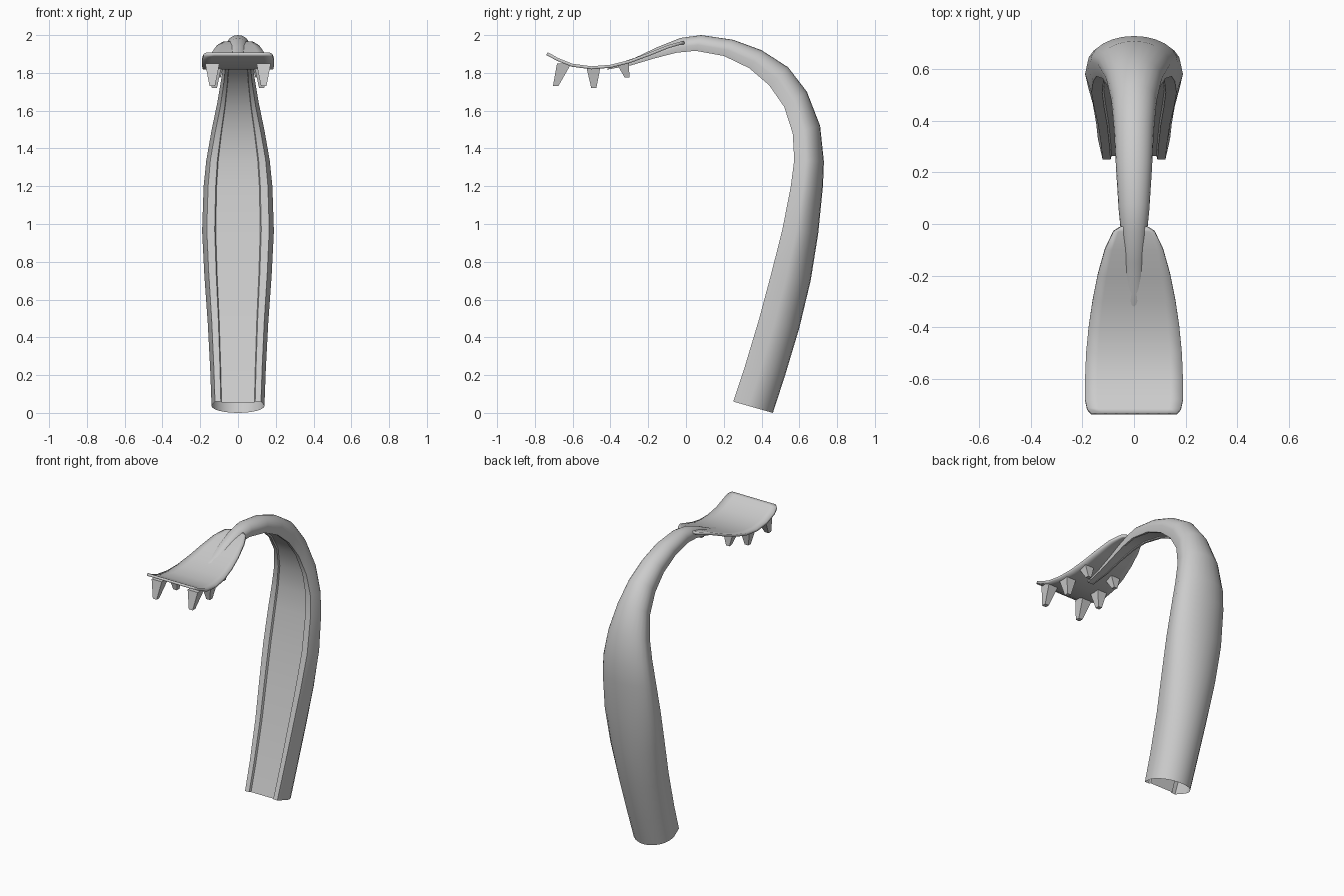
import bpy, bmesh, math
from mathutils import Vector

cube = bpy.data.objects.get("Cube")
if cube:
    bpy.data.objects.remove(cube, do_unlink=True)

# Single plain grey
grey = bpy.data.materials.new("plain grey")
grey.use_nodes = True
colour = (0.6, 0.6, 0.6, 1)
grey.diffuse_color = colour
grey.node_tree.nodes["Principled BSDF"].inputs["Base Color"].default_value = colour


def finish(name, bm, angle=40):
    bmesh.ops.recalc_face_normals(bm, faces=bm.faces)
    mesh = bpy.data.meshes.new(name)
    bm.to_mesh(mesh)
    bm.free()
    mesh.materials.append(grey)
    obj = bpy.data.objects.new(name, mesh)
    bpy.context.collection.objects.link(obj)
    bpy.ops.object.select_all(action="DESELECT")
    obj.select_set(True)
    bpy.context.view_layer.objects.active = obj
    if angle:
        bpy.ops.object.shade_smooth_by_angle(angle=math.radians(angle))
    return obj


def bridge(bm, rows, closed):
    for a, b in zip(rows, rows[1:]):
        n = len(a)
        for i in range(n if closed else n - 1):
            j = (i + 1) % n
            bm.faces.new((a[i], a[j], b[j], b[i]))


# Curved stem: outer y, z, inner y, z, half width at each station
stations = [
    (.46, 0, .25, .06, .14), (.525, .2, .31, .24, .147),
    (.6, .45, .385, .49, .16), (.66, .7, .452, .74, .178),
    (.7, .95, .51, .97, .19), (.725, 1.2, .555, 1.2, .182),
    (.73, 1.33, .573, 1.34, .168), (.71, 1.52, .565, 1.48, .14),
    (.64, 1.7, .52, 1.62, .108), (.54, 1.83, .44, 1.735, .088),
    (.4, 1.92, .335, 1.825, .077), (.25, 1.975, .2, 1.89, .07),
    (.08, 2, .05, 1.917, .06), (-.03, 1.985, -.05, 1.907, .05),
    (-.15, 1.937, -.17, 1.876, .04), (-.27, 1.88, -.29, 1.84, .034),
    (-.4, 1.836, -.42, 1.817, .025),
]
# Half cross-section: fraction of half width, fraction of depth from the front
half = [(.62, .07), (.65, 0), (.87, 0), (1, .38)]
half += [(math.cos(a), .38 + .62 * math.sin(a))
         for a in (math.radians(15 * k) for k in range(1, 6))]
section = half + [(0, 1)] + [(-x, t) for x, t in reversed(half)]

bm = bmesh.new()
rows = []
for yo, zo, yi, zi, w in stations:
    outer, inner = Vector((0, yo, zo)), Vector((0, yi, zi))
    rows.append([bm.verts.new(inner.lerp(outer, t) + Vector((x * w, 0, 0)))
                 for x, t in section])
bridge(bm, rows, True)
bm.faces.new(rows[-1])
finish("curved_stem", bm)

# Flared pad: y, z, half width
outline = [
    (-.01, 1.968, .05), (-.03, 1.965, .08), (-.1, 1.945, .113),
    (-.2, 1.905, .141), (-.3, 1.868, .161), (-.4, 1.843, .176),
    (-.5, 1.835, .186), (-.6, 1.848, .19), (-.68, 1.88, .19),
    (-.715, 1.9, .182), (-.733, 1.909, .165),
]
bm = bmesh.new()
rows = [[bm.verts.new((w * k / 4, y, z)) for k in range(-4, 5)]
        for y, z, w in outline]
bridge(bm, rows, False)
pad = finish("flared_pad", bm)
if pad.data.polygons[0].normal.z < 0:
    pad.data.flip_normals()
solid = pad.modifiers.new("thickness", "SOLIDIFY")
solid.thickness = .016
solid.offset = -1


# Tapered square teeth in mirrored pairs
def tooth(name, x, root_y, root_z, tip_y, tip_z, size):
    bm = bmesh.new()
    rings = []
    for y, z, r in ((root_y, root_z, size), (tip_y, tip_z, size * .38)):
        rings.append([bm.verts.new((x + sx * r, y + sy * r, z))
                      for sx, sy in ((-1, -1), (1, -1), (1, 1), (-1, 1))])
    bridge(bm, rings, True)
    for ring in rings:
        bm.faces.new(ring)
    finish(name, bm, 0)


for side, sign in (("left", 1), ("right", -1)):
    tooth("front_tooth_" + side, sign * .136, -.645, 1.85, -.69, 1.73, .038)
    tooth("middle_tooth_" + side, sign * .125, -.49, 1.825, -.488, 1.72, .036)
    tooth("rear_tooth_" + side, sign * .105, -.335, 1.85, -.312, 1.775, .033)
